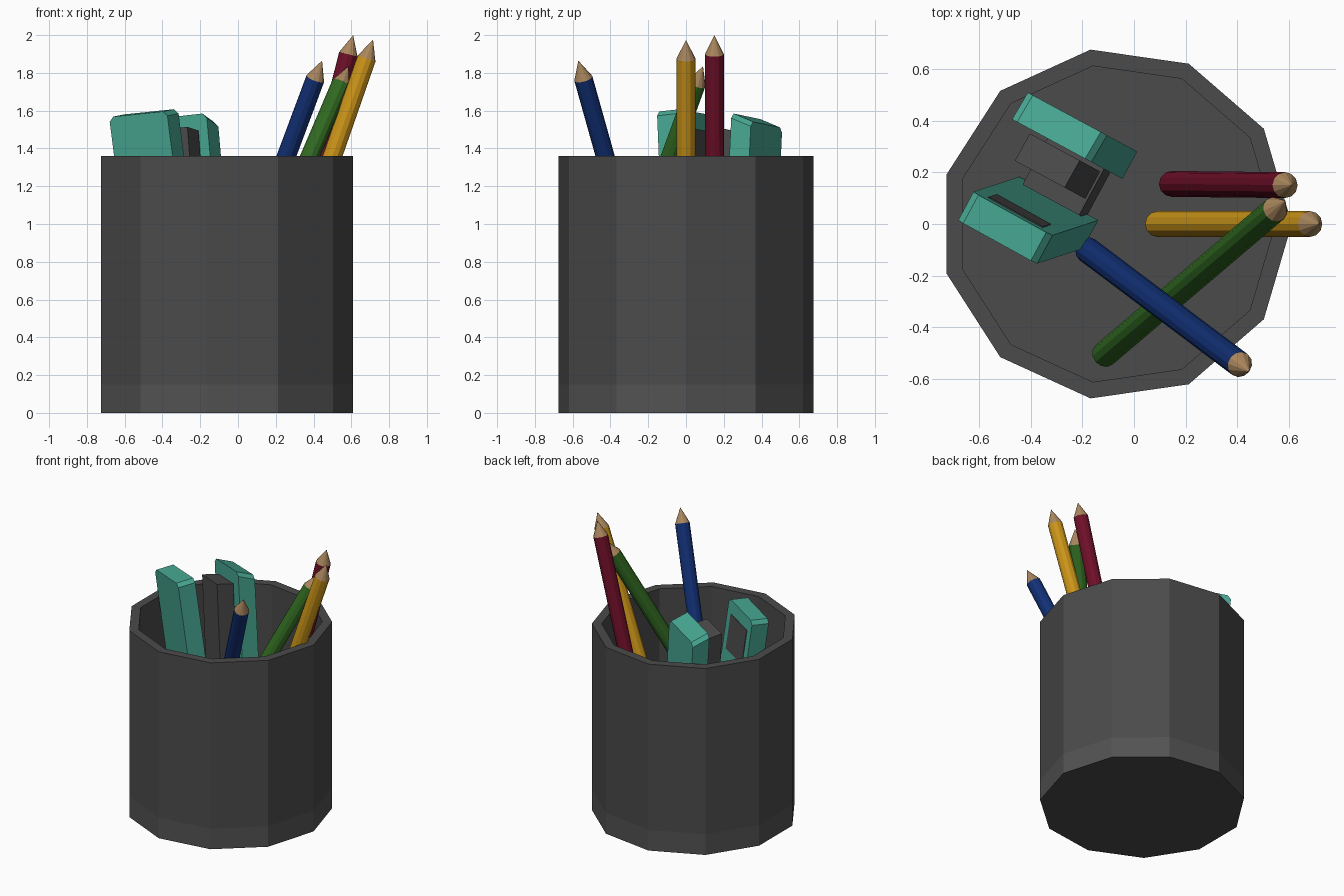
import bpy, bmesh
from math import cos, sin, pi
from mathutils import Vector, Matrix

if "Cube" in bpy.data.objects:
    bpy.data.objects.remove(bpy.data.objects["Cube"])


def material(name, rgb):
    m = bpy.data.materials.new(name)
    m.diffuse_color = (*rgb, 1)
    m.use_nodes = True
    m.node_tree.nodes["Principled BSDF"].inputs["Base Color"].default_value = m.diffuse_color
    return m


DARK = material("dark_grey", (0.07, 0.07, 0.07))
BAND = material("band_grey", (0.085, 0.085, 0.085))
TEAL = material("teal", (0.065, 0.39, 0.29))
WOOD = material("wood", (0.40, 0.24, 0.11))


def finish(name, bm, mats):
    bmesh.ops.recalc_face_normals(bm, faces=bm.faces)
    me = bpy.data.meshes.new(name)
    bm.to_mesh(me)
    bm.free()
    for m in mats:
        me.materials.append(m)
    ob = bpy.data.objects.new(name, me)
    bpy.context.collection.objects.link(ob)
    return ob


def lathe(name, profile, sides, mats, mat_ids, matrix):
    """Revolve (radius, height, ...) rings; close both ends."""
    bm = bmesh.new()
    rings = []
    for r, z in profile:
        n = 1 if r == 0 else sides
        rings.append([bm.verts.new(matrix @ Vector((r * cos(2 * pi * i / sides),
                      r * sin(2 * pi * i / sides), z))) for i in range(n)])
    for a, b, mi in zip(rings, rings[1:], mat_ids):
        for i in range(sides):
            j = (i + 1) % sides
            q = [a[i], a[j], b[j], b[i]] if len(b) > 1 else [a[i], a[j], b[0]]
            bm.faces.new(q).material_index = mi
    for ring in (rings[0], rings[-1]):
        if len(ring) > 1:
            bm.faces.new(ring)
    return finish(name, bm, mats)


# Cup: eleven-sided, open at the top
lathe("cup", [(0.681, 0), (0.681, 0.15), (0.681, 1.36), (0.617, 1.36), (0.617, 0.15)],
      11, [DARK, BAND], [1, 0, 0, 0], Matrix.Translation((-0.071, 0, 0)))

# Pencils: painted shaft with a sharpened wooden cone
pencils = {
    "yellow": ((0.09, 0.0, 0.18), (0.715, 0.0, 1.975), (0.62, 0.31, 0.01)),
    "red": ((0.145, 0.155, 0.18), (0.61, 0.15, 2.0), (0.16, 0.005, 0.022)),
    "green": ((-0.115, -0.505, 0.20), (0.585, 0.09, 1.835), (0.03, 0.14, 0.015)),
    "blue": ((-0.18, -0.10, 0.19), (0.445, -0.57, 1.865), (0.006, 0.03, 0.18)),
}
for colour, (base, tip, rgb) in pencils.items():
    base, axis = Vector(base), Vector(tip) - Vector(base)
    length = axis.length
    mat = Matrix.Translation(base) @ axis.to_track_quat('Z', 'Y').to_matrix().to_4x4()
    lathe(colour + "_pencil", [(0.05, 0), (0.05, length - 0.105), (0, length)],
          12, [material(colour, rgb), WOOD], [0, 1], mat)

# Stapler directions: U across its width, V from one jaw to the other
U = Vector((0.88, -0.475, 0)).normalized()
V = Vector((-U.y, U.x, 0))


def bar(name, bottom, top, thick, width, mat, slant=0.0, bevel=0.0):
    """Bar from bottom to top, its top edge sloping by slant across the thickness."""
    bottom, top = Vector(bottom), Vector(top)
    w = (top - bottom).normalized()
    v = w.cross(U).normalized()
    u = v.cross(w)
    n = (top - bottom).length
    h = thick / 2
    bm = bmesh.new()
    profile = [(-h, 0), (h, 0), (h, n - slant), (-h, n + slant)]
    ends = [[bm.verts.new(bottom + u * s * width / 2 + v * a + w * b) for a, b in profile]
            for s in (-1, 1)]
    for e in ends:
        bm.faces.new(e)
    for i in range(4):
        j = (i + 1) % 4
        bm.faces.new([ends[0][i], ends[0][j], ends[1][j], ends[1][i]])
    if bevel:
        edges = [bm.edges.get((e[2], e[3])) for e in ends]
        bmesh.ops.bevel(bm, geom=edges, offset=bevel, segments=1, affect='EDGES')
    return finish(name, bm, [mat])


# Stapler jaws
a_top = Vector((-0.29, 0.375, 1.548))
b_top = Vector((-0.50, -0.015, 1.588))
a_low = a_top + U * 0.137 + Vector((0, 0, 0.17 - a_top.z))
b_low = b_top + U * 0.13 + V * 0.137 + Vector((0, 0, 0.17 - b_top.z))
bar("stapler_handle", a_low, a_top, 0.12, 0.35, TEAL, 0.022, 0.025)
bar("stapler_base", b_low, b_top, 0.125, 0.35, TEAL, 0.0, 0.025)

# Grey anvil plate on the inner face of the base
def on_base(t):
    return b_low.lerp(b_top, t) + V * 0.058
bar("anvil_plate", on_base(0.76), on_base(0.94), 0.018, 0.24, DARK)

# Magazine and hinge block between the jaws
m_top = Vector((-0.335, 0.245, 1.495))
m_low = m_top + U * 0.11 + Vector((0, 0, 0.2 - m_top.z))
bar("magazine", m_low, m_top, 0.12, 0.22, DARK, 0.01)
mid = (a_low + b_low) / 2
bar("hinge_block", mid, mid + (a_top - a_low) * 0.2, 0.22, 0.25, DARK)
